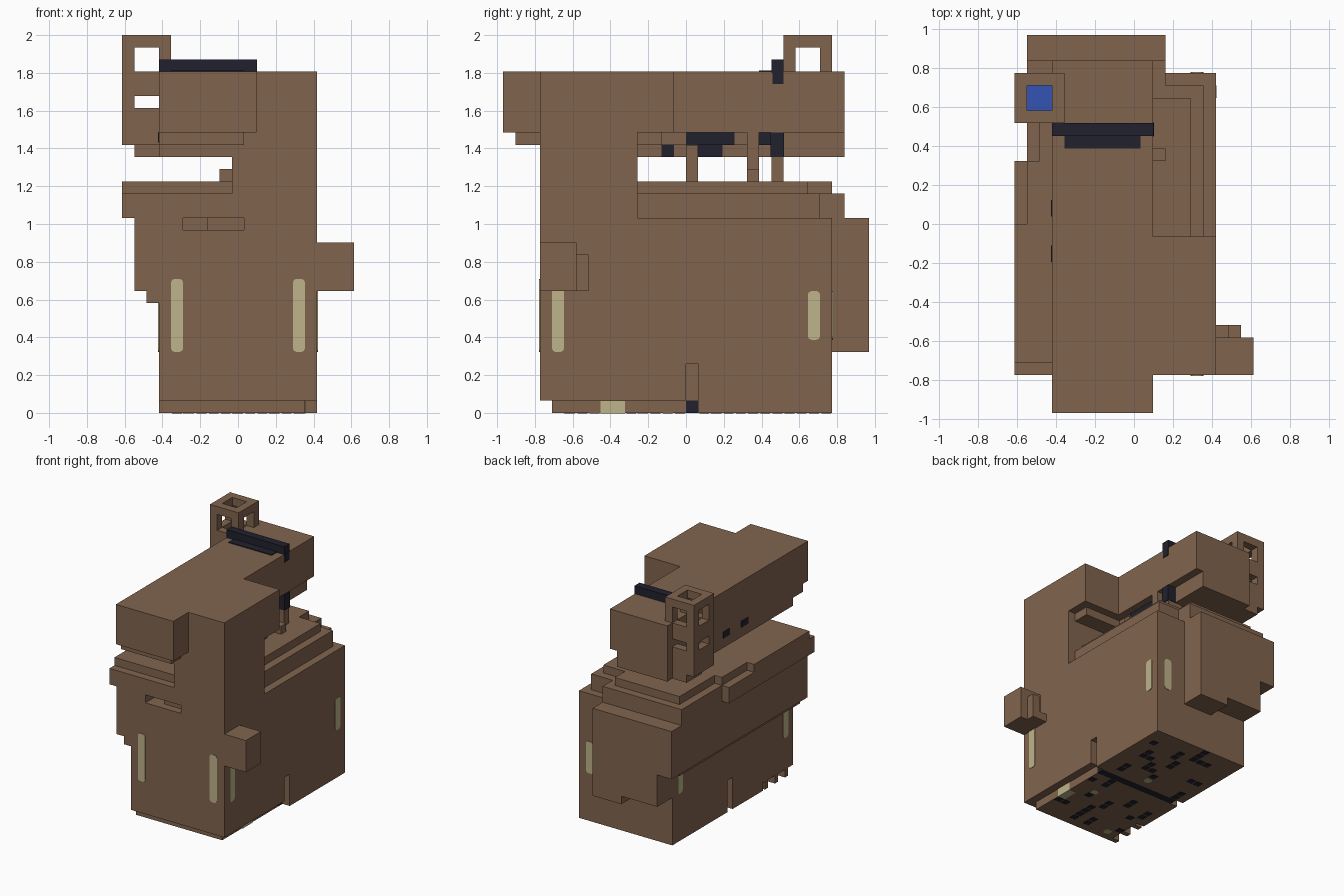
import bpy, bmesh, random
from mathutils import Vector

if "Cube" in bpy.data.objects:
    bpy.data.objects.remove(bpy.data.objects["Cube"], do_unlink=True)

U = 2 / 31                                # one block
ORIGIN = Vector((-9.5 * U, -15 * U, 0))


def material(name, srgb):
    col = [(c / 255 / 12.92) if c < 11 else ((c / 255 + 0.055) / 1.055) ** 2.4 for c in srgb] + [1]
    m = bpy.data.materials.new(name)
    m.use_nodes = True
    m.diffuse_color = col
    m.node_tree.nodes["Principled BSDF"].inputs["Base Color"].default_value = col
    return m


BROWN = material("brown", (129, 100, 78))
TAN = material("pale tan", (190, 180, 138))
DARK = material("near black", (32, 33, 45))
BLUE = material("blue", (53, 84, 178))


def add_boxes(bm, x, y, z):
    """Add one box spanning three block ranges."""
    verts = bmesh.ops.create_cube(bm, size=1)["verts"]
    for v in verts:
        v.co = ORIGIN + U * Vector([a + (b - a) * (c + 0.5) for (a, b), c in zip((x, y, z), v.co)])
    return verts


def finish(bm, name, mat):
    me = bpy.data.meshes.new(name)
    bm.to_mesh(me)
    bm.free()
    me.materials.append(mat)
    ob = bpy.data.objects.new(name, me)
    bpy.context.collection.objects.link(ob)
    return ob


def box(name, x, y, z, mat=BROWN):
    bm = bmesh.new()
    add_boxes(bm, x, y, z)
    return finish(bm, name, mat)


def stripe(name, x, y, z, axis):
    """Thin plate with clipped corners, thin along the given axis."""
    bm = bmesh.new()
    add_boxes(bm, x, y, z)
    edges = [e for e in bm.edges
             if abs((e.verts[0].co - e.verts[1].co).normalized()[axis]) > 0.9]
    bmesh.ops.bevel(bm, geom=edges, offset=0.3 * U, segments=2, affect='EDGES', profile=0.5)
    return finish(bm, name, TAN)


def cut(target, name, x, y, z):
    cutter = box(name, x, y, z)
    cutter.hide_render = True
    cutter.hide_viewport = True
    cutter.display_type = 'WIRE'
    mod = target.modifiers.new(name, 'BOOLEAN')
    mod.operation = 'DIFFERENCE'
    mod.solver = 'EXACT'
    mod.object = cutter


# Main body, with a narrow groove around its middle
front_body = box("front_body", (3, 16), (3, 15), (1, 16))
cut(front_body, "slot_cutter", (5, 10), (2, 4), (15, 17))
cut(front_body, "slot_cutter_deep", (5, 7), (2, 5), (15, 17))
box("groove_top", (3, 16), (15, 16), (4, 16))
box("groove_core", (4, 15), (15, 16), (1, 4))
box("groove_floor", (4, 15), (15, 16), (0, 1), DARK)
box("rear_body", (3, 16), (16, 27), (0, 16))

# Base plate with teeth on one side
box("base_plate", (4, 15), (4, 15), (0, 1))
box("base_plate_side", (3, 4), (9, 15), (0, 1))
for j in (4, 6, 8):
    box("base_tooth", (3, 4), (j, j + 0.6), (0, 1))
box("base_patch", (14.05, 15.05), (8, 10), (-0.05, 0.98), TAN)

# Left side slab and rear pack
box("side_slab", (1, 3), (3, 30), (10, 16))
box("side_slab_lip", (2, 3), (3, 27), (9, 10))
box("rear_pack", (3, 12), (27, 30), (6, 16))
box("rear_pack_foot", (8, 12), (27, 30), (5, 6))

# Stepped deck
box("deck_lower_left", (0, 10), (3, 20), (16, 18))
box("deck_upper_left", (0, 10), (4, 15), (18, 19))
box("deck_upper_middle", (1, 10), (15, 20), (18, 19))
box("deck_lower", (1, 12), (20, 28), (16, 18))
box("deck_upper", (2, 11), (20, 27), (18, 19))
box("deck_lower_right", (10, 15), (3, 26), (16, 18))
box("deck_upper_right", (10, 14), (3, 25), (18, 19))

# Tall wall carrying the head
box("wall", (10, 16), (3, 11), (16, 28))
box("wall_edge", (9, 10), (3, 11), (18, 22))
box("wall_step", (8, 9), (5, 11), (19, 20))
box("wall_overhang", (10, 16), (11, 14), (23, 28))
box("wall_overhang_step", (10, 15), (11, 13), (22, 23))

# Head
box("head", (3, 11), (0, 28), (23, 28))
box("head_underside", (3, 10), (1, 28), (22, 23))
box("head_underside_low", (3, 9), (3, 28), (21, 22))
box("head_underside_rear", (9, 10), (23, 28), (21, 22))

# Posts between deck and head
for j, top in ((15, 22), (20, 23), (22, 23)):
    box("post", (9, 11), (j, j + 1), (19, top))
box("post_foot", (11, 12), (20, 21), (19, 20))
box("post_cap", (8.9, 11.1), (21.95, 23.05), (21, 23), DARK)

# Dark patches under and beside the head
for (y, z) in (((15, 19), (22, 23)), ((21, 22), (22, 23))):
    box("head_patch", (10, 10.1), y, z, DARK)
for y in ((13, 14), (16, 18)):
    box("low_patch", (9, 9.1), y, (21, 22), DARK)
for j in (12, 15.6):
    box("head_spot", (2.93, 3), (j, j + 1.3), (22.2, 23), DARK)

# Dark bar across the head
box("top_bar", (3, 11.05), (22, 23), (27.9, 29), DARK)
box("top_bar_hook", (10.9, 11.08), (22.1, 23), (27, 28), DARK)
box("top_bar_plate", (4, 10), (21, 22), (28, 28.1), DARK)

# Hollow tower with windows
tower = box("tower", (0, 4), (23, 27), (22, 31))
cut(tower, "shaft_cutter", (1, 3), (24, 26), (24, 32))
for lo, hi in ((28, 30), (25, 26)):
    cut(tower, "window_cutter_y", (1, 3), (22, 28), (lo, hi))
    cut(tower, "window_cutter_x", (-1, 5), (24, 26), (lo, hi))
box("tower_foot", (1, 3), (24, 27), (21, 22))
box("shaft_floor", (1, 3), (24, 26), (24, 24.1), BLUE)

# Side block with hook
box("side_block", (16, 19), (3, 6), (10, 14))
box("hook_base", (16, 18), (6, 7), (10, 11))
box("hook_tip", (17, 18), (6, 7), (11, 13))

# Pale stripes on all four sides
T = 0.06
for i in (4, 14):
    stripe("front_stripe", (i, i + 1), (3 - T, 3 + T), (5, 11), 1)
    stripe("rear_stripe", (i, i + 1), (27 - T, 27 + T), (6, 10), 1)
for x in (3, 16):
    stripe("side_stripe", (x - T, x + T), (4, 5), (5, 10.5), 0)
    stripe("side_stripe", (x - T, x + T), (25, 26), (6, 10), 0)

# Dark winding blotches and pale dots on the underside
random.seed(4)
bm = bmesh.new()
used = set()
for gx in (5, 8, 11, 13):
    for gy in (6, 9, 12, 18, 21, 24):
        x, y = gx + random.randint(-1, 1), gy + random.randint(-1, 1)
        for step in range(random.choice((1, 2, 3))):
            if (x, y) not in used and 4 <= x < 15:
                used.add((x, y))
                add_boxes(bm, (x + 0.1, x + 0.9), (y + 0.1, y + 0.9), (-0.04, 0.04))
            dx, dy = random.choice(((1, 0), (0, 1), (0, -1)))
            x, y = x + dx, y + dy
finish(bm, "underside_blotches", DARK)
for x, y in ((5, 5), (9, 17), (12, 11)):
    stripe("underside_dot", (x, x + 0.9), (y, y + 0.9), (-0.05, 0.05), 2)
